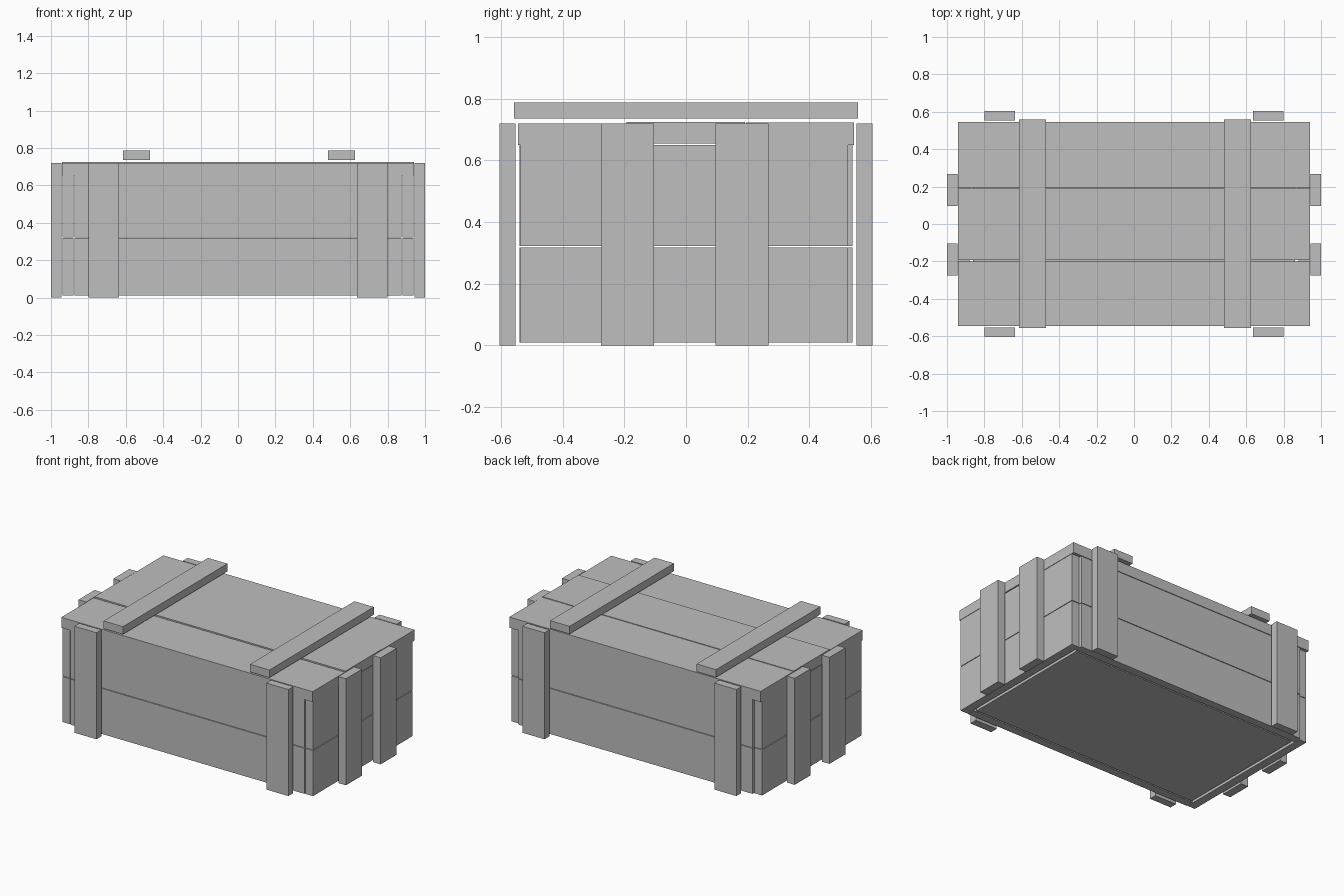
import bpy

cube = bpy.data.objects.get("Cube")
if cube:
    bpy.data.objects.remove(cube, do_unlink=True)

mat = bpy.data.materials.new("plain_grey")
mat.use_nodes = True
GREY = (0.52, 0.52, 0.52, 1)
mat.diffuse_color = GREY
mat.node_tree.nodes["Principled BSDF"].inputs["Base Color"].default_value = GREY


def board(name, xs, ys, zs):
    """Add a flat-sided plank spanning the given ranges."""
    spans = (xs, ys, zs)
    bpy.ops.mesh.primitive_cube_add(size=1, location=[(a + b) / 2 for a, b in spans])
    ob = bpy.context.object
    ob.name = name
    ob.scale = [b - a for a, b in spans]
    bpy.ops.object.transform_apply(location=False, rotation=False, scale=True)
    ob.data.materials.append(mat)
    return ob


def span(side, inner, outer):
    return tuple(sorted((side * inner, side * outer)))


# Floor panel
board("floor", (-0.86, 0.86), (-0.475, 0.475), (0.01, 0.06))

# Two rows of wall boards on each side
for row, zs in (("lower", (0.01, 0.318)), ("upper", (0.322, 0.65))):
    for name, s in (("front", -1), ("back", 1)):
        board(f"{name}_{row}_board", (-0.875, 0.875), span(s, 0.485, 0.54), zs)
    for name, s in (("right", -1), ("left", 1)):
        board(f"{name}_{row}_board", span(s, 0.88, 0.937), (-0.537, 0.525), zs)

# Lid boards
board("lid_front_board", (-0.94, 0.94), (-0.545, -0.2), (0.65, 0.72))
board("lid_middle_board", (-0.94, 0.94), (-0.193, 0.192), (0.655, 0.725))
board("lid_back_board", (-0.94, 0.94), (0.194, 0.545), (0.65, 0.722))

# Upright battens on the long walls
for wall, s in (("front", -1), ("back", 1)):
    for end, e in (("right", -1), ("left", 1)):
        board(f"{wall}_{end}_batten", span(e, 0.635, 0.8), span(s, 0.553, 0.605), (0, 0.72))

# Upright battens on the short walls
for wall, s in (("right", -1), ("left", 1)):
    for end, ys in (("front", (-0.275, -0.104)), ("back", (0.096, 0.267))):
        board(f"{wall}_{end}_batten", span(s, 0.943, 1.0), ys, (0, 0.72))

# Battens across the lid
for end, xs in (("right", (-0.615, -0.47)), ("left", (0.48, 0.625))):
    board(f"lid_{end}_batten", xs, (-0.557, 0.558), (0.735, 0.787))
